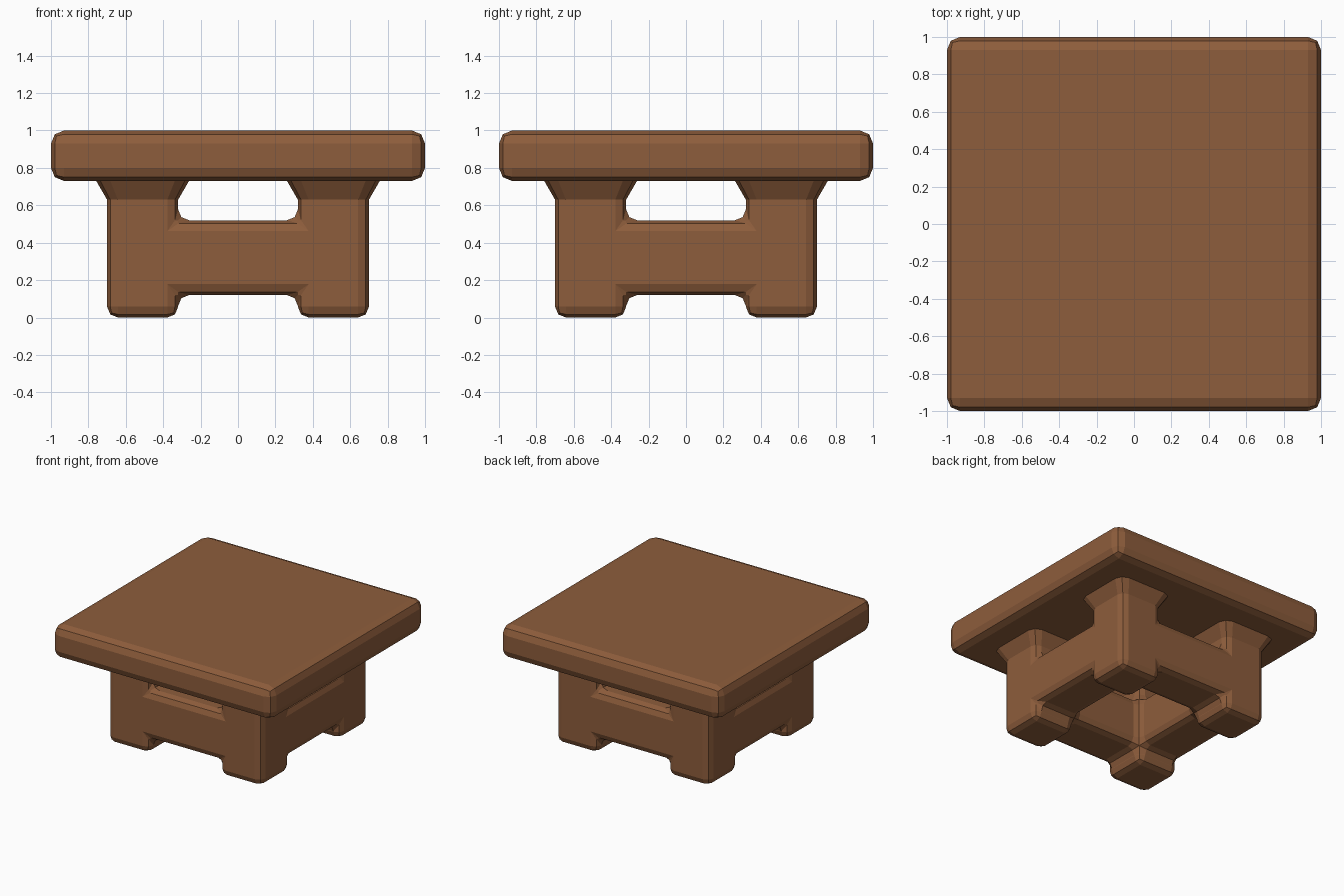
import bpy, bmesh
from mathutils import Vector

if "Cube" in bpy.data.objects:
    bpy.data.objects.remove(bpy.data.objects["Cube"])

wood = bpy.data.materials.new("brown_wood")
wood.diffuse_color = (0.27, 0.11, 0.045, 1)
wood.use_nodes = True
wood.node_tree.nodes["Principled BSDF"].inputs["Base Color"].default_value = wood.diffuse_color


def finish(bm, name):
    bmesh.ops.recalc_face_normals(bm, faces=bm.faces[:])
    mesh = bpy.data.meshes.new(name)
    bm.to_mesh(mesh)
    bm.free()
    mesh.materials.append(wood)
    obj = bpy.data.objects.new(name, mesh)
    bpy.context.collection.objects.link(obj)
    return obj


def round_edges(bm, edges, width):
    bmesh.ops.bevel(bm, geom=edges, offset=width, offset_type='OFFSET', segments=2,
                    profile=0.5, affect='EDGES', clamp_overlap=False)


# table top: slab with rounded edges
bm = bmesh.new()
bmesh.ops.create_cube(bm, size=1)
for v in bm.verts:
    v.co = Vector((v.co.x * 2, v.co.y * 2, 0.865 + v.co.z * 0.27))
round_edges(bm, bm.edges[:], 0.07)
finish(bm, "table_top")

# legs and rails: one block frame on a 3 x 3 x 3 grid
XY = (-0.70, -0.32, 0.32, 0.70)
Z = (0.0, 0.12, 0.52, 0.63)


def filled(c):
    i, j, k = c
    if min(c) < 0 or max(c) > 2:
        return False
    middles = (i == 1) + (j == 1)
    return middles == 0 or (middles == 1 and k == 1)


bm = bmesh.new()
for n in range(27):
    cell = (n % 3, n // 3 % 3, n // 9)
    if not filled(cell):
        continue
    for axis in range(3):
        for side in (0, 1):
            near = list(cell)
            near[axis] += 2 * side - 1
            # leg tops stay open for the flare
            if filled(near) or near[2] == 3:
                continue
            corners = []
            for a, b in ((0, 0), (1, 0), (1, 1), (0, 1)):
                p = list(cell)
                p[axis] += side
                p[(axis + 1) % 3] += a
                p[(axis + 2) % 3] += b
                corners.append(bm.verts.new((XY[p[0]], XY[p[1]], Z[p[2]])))
            face = bm.faces.new(corners if side else corners[::-1])
bmesh.ops.remove_doubles(bm, verts=bm.verts[:], dist=1e-4)
bmesh.ops.recalc_face_normals(bm, faces=bm.faces[:])
bmesh.ops.dissolve_limit(bm, angle_limit=0.02, verts=bm.verts[:], edges=bm.edges[:])
round_edges(bm, [e for e in bm.edges if len(e.link_faces) == 2], 0.058)

# flared collars joining legs to the table top
rims = [e for e in bm.edges if e.is_boundary and min(v.co.z for v in e.verts) > 0.62]
new = bmesh.ops.extrude_edge_only(bm, edges=rims)["geom"]
for v in new:
    if isinstance(v, bmesh.types.BMVert):
        for a in (0, 1):
            centre = 0.51 if v.co[a] > 0 else -0.51
            v.co[a] = centre + (v.co[a] - centre) * 1.32
        v.co.z = 0.735
finish(bm, "leg_frame")
